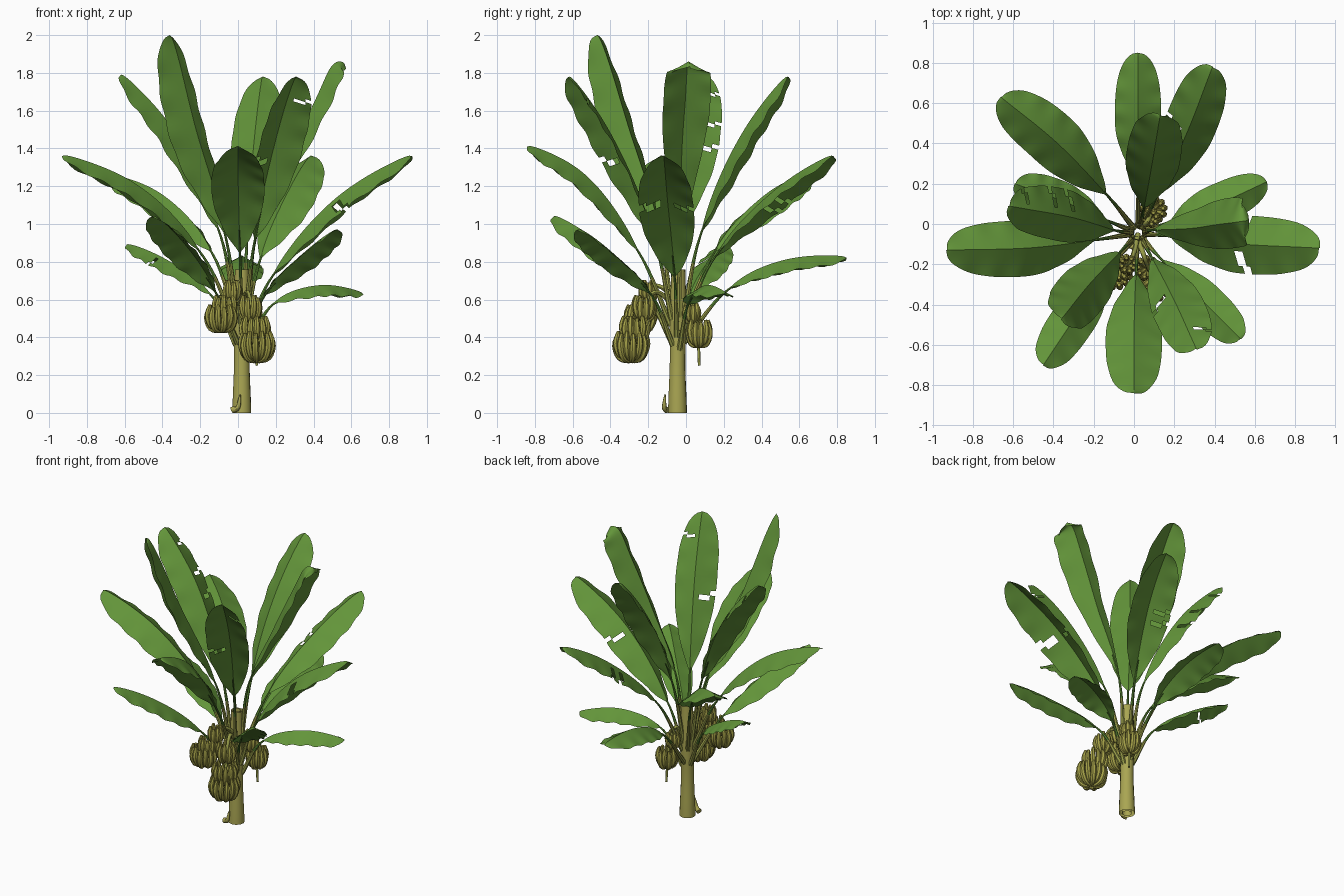
import bpy, bmesh, math
from mathutils import Vector as V

if "Cube" in bpy.data.objects:
    bpy.data.objects.remove(bpy.data.objects["Cube"])


def material(name, rgb):
    m = bpy.data.materials.new(name)
    m.diffuse_color = (*rgb, 1)
    m.use_nodes = True
    m.node_tree.nodes["Principled BSDF"].inputs["Base Color"].default_value = m.diffuse_color
    return m


LEAF = material("leaf green", (0.125, 0.30, 0.042))
STALK = material("stalk olive green", (0.31, 0.33, 0.065))
TRUNK = material("trunk olive yellow", (0.40, 0.38, 0.085))
FRUIT = material("banana yellow green", (0.38, 0.36, 0.065))
TC = V((0.02, -0.045, 0))      # trunk centre


def spline(pts, u):
    """Smooth curve through pts; u runs 0 .. len-1."""
    p = [2 * pts[0] - pts[1]] + pts + [2 * pts[-1] - pts[-2]]
    i = min(int(u), len(pts) - 2)
    f = u - i
    a, b, c, d = p[i:i + 4]
    return 0.5 * (2 * b + (c - a) * f + (2 * a - 5 * b + 4 * c - d) * f * f
                  + (3 * b - a - 3 * c + d) * f ** 3)


def tangent(pts, u):
    e = 0.01
    return (spline(pts, min(u + e, len(pts) - 1)) - spline(pts, max(u - e, 0))).normalized()


def add_tube(bm, pts, radius, steps, sides=8, caps=True, mat=lambda u: 0, end=None):
    """Sweep a circle along a smooth path; radius(f) with f 0..1."""
    rings, n = [], end or len(pts) - 1
    side = None
    for k in range(steps + 1):
        f = k / steps
        c, t = spline(pts, f * n), tangent(pts, f * n)
        if side is None:
            side = t.cross(V((0.31, 0.9, 0.2)))
        side = (side - t * side.dot(t)).normalized()
        other, r = t.cross(side), radius(f)
        rings.append([bm.verts.new(c + r * (math.cos(a) * side + math.sin(a) * other))
                      for a in (2 * math.pi * s / sides for s in range(sides))])
    for k in range(steps):
        for s in range(sides):
            s2 = (s + 1) % sides
            f = bm.faces.new((rings[k][s], rings[k][s2], rings[k + 1][s2], rings[k + 1][s]))
            f.material_index = mat(k / steps * n)
    if caps:
        bm.faces.new(rings[0][::-1])
        bm.faces.new(rings[-1]).material_index = mat(n)


def finish(bm, name, mats, angle=45):
    me = bpy.data.meshes.new(name)
    bm.to_mesh(me)
    bm.free()
    for m in mats:
        me.materials.append(m)
    ob = bpy.data.objects.new(name, me)
    bpy.context.collection.objects.link(ob)
    bpy.ops.object.select_all(action='DESELECT')
    ob.select_set(True)
    bpy.context.view_layer.objects.active = ob
    bpy.ops.object.shade_smooth_by_angle(angle=math.radians(angle))
    return ob


def blade_width(t):
    if t < 0.48:
        return max(0.03, math.sin(math.pi / 2 * t / 0.48) ** 0.85)
    return math.sqrt(max(0, 1 - ((t - 0.48) / 0.52) ** 3))


def leaf(name, width, pts, tears=()):
    """Stalk and a blade drooping to both sides of its rib. Tears: (position, side)."""
    pts = [V(p) for p in pts]
    out = pts[0] - TC
    out.z = 0
    out.normalize()
    pts.insert(0, TC + out * 0.034 + V((0, 0, 0.35 + (pts[0].z - 0.6) * 0.45)))
    n = len(pts) - 1
    bm = bmesh.new()
    add_tube(bm, pts, lambda f: 0.016 - 0.013 * f, 14, 7, end=1.3,
             mat=lambda u: 1 if u < 0.6 else 0)
    heading = pts[-1] - pts[1]
    side = V((-heading.y, heading.x, 0)).normalized()
    NU, NV = 40, 8
    grid = []
    for i in range(NU + 1):
        t = 1 - (1 - i / NU) ** 1.25
        u = 1 + t * (n - 1)
        c, tan = spline(pts, u), tangent(pts, u)
        up = tan.cross(side).normalized()
        w = blade_width(t) * width / 2
        row = []
        for j in range(NV + 1):
            v = 2 * j / NV - 1
            a = abs(v)
            wave = 0.005 * math.sin(t * 34 + (2 if v > 0 else 0)) * a * a
            row.append(bm.verts.new(c + side * w * v
                                    + up * (w * (0.25 - 0.62 * a + 0.05 * a * a) + wave)))
        grid.append(row)
    cuts = {(round(NU * (1 - (1 - t) ** 0.8)), s) for t, s in tears}
    for i in range(NU):
        for j in range(NV):
            v = (2 * j + 1) / NV - 1
            s = 1 if v > 0 else -1
            if abs(v) > 0.3 and (i - (abs(v) > 0.7), s) in cuts:
                continue
            bm.faces.new((grid[i][j], grid[i + 1][j], grid[i + 1][j + 1], grid[i][j + 1]))
    bmesh.ops.remove_doubles(bm, verts=bm.verts, dist=0.0002)
    finish(bm, name, [LEAF, STALK])


# Leaves: width, then blade start, middle and tip
leaf("leaf_back_low", 0.23, [(.02, .22, .65), (.02, .52, .78), (.02, .85, .82)])
leaf("leaf_back_right", 0.26, [(.12, .15, .82), (.27, .47, 1.14), (.39, .78, 1.36)],
     [(.38, 1), (.48, 1)])
leaf("leaf_back_high", 0.27, [(.05, .08, .95), (.09, .30, 1.42), (.13, .54, 1.78)])
leaf("leaf_back_left", 0.27, [(-.14, .15, .85), (-.39, .41, 1.11), (-.66, .63, 1.25)])
leaf("leaf_left_low", 0.19, [(-.14, .02, .62), (-.37, .12, .78), (-.59, .20, .89)], [(.6, 1)])
leaf("leaf_left_high", 0.26, [(-.10, -.03, .96), (-.34, .04, 1.44), (-.62, .09, 1.79)],
     [(.45, -1), (.6, -1), (.85, -1)])
leaf("leaf_left_middle", 0.28, [(-.20, -.08, .85), (-.54, -.12, 1.17), (-.93, -.13, 1.36)])
leaf("leaf_front_left_high", 0.26, [(-.07, -.14, .95), (-.24, -.32, 1.48), (-.36, -.47, 2.0)])
leaf("leaf_front_left_low", 0.22, [(-.12, -.22, .64), (-.29, -.46, .87), (-.45, -.70, 1.04)])
leaf("leaf_front_middle", 0.28, [(.01, -.25, .85), (0, -.54, 1.22), (0, -.84, 1.41)])
leaf("leaf_front_right_high", 0.26, [(.09, -.17, .92), (.21, -.40, 1.42), (.31, -.62, 1.78)],
     [(.4, -1), (.8, 1)])
leaf("leaf_front_right_low", 0.20, [(.14, -.18, .62), (.35, -.39, .82), (.53, -.57, .97)])
leaf("leaf_right_middle", 0.29, [(.18, -.06, .72), (.53, -.10, 1.10), (.92, -.12, 1.36)],
     [(.47, 1), (.47, -1), (.50, -1)])
leaf("leaf_right_low", 0.20, [(.18, .01, .57), (.42, .10, .65), (.66, .21, .63)])
leaf("leaf_right_high", 0.25, [(.10, -.03, .95), (.30, -.02, 1.36), (.44, 0, 1.65),
                               (.52, .01, 1.82), (.57, .02, 1.83)])

# Trunk: open tapering tube with an inner wall
bm = bmesh.new()
axis = [TC, TC + V((0, 0, .25)), TC + V((0, .003, .5)), TC + V((0, .005, .76))]
add_tube(bm, axis, lambda f: 0.047 - 0.008 * f + 0.003 * math.cos(f * 9), 14, 16, caps=False)
add_tube(bm, axis, lambda f: 0.03 - 0.006 * f, 8, 12, caps=False)
bmesh.ops.reverse_faces(bm, faces=bm.faces[14 * 16:])
finish(bm, "trunk", [TRUNK])

# Small shoot at the foot of the trunk
bm = bmesh.new()
add_tube(bm, [V((-.03, -.10, .015)), V((0, -.115, .03)), V((.012, -.11, .10))],
         lambda f: 0.016 * (1 - f) ** .6 + .002, 8)
finish(bm, "foot_shoot", [TRUNK])

# Fruit stalks
stalks = {
    "left": [(.02, -.05, .60), (0, -.14, .67), (-.03, -.20, .64), (-.09, -.24, .43)],
    "right": [(.02, -.07, .58), (.05, -.16, .64), (.07, -.22, .55), (.10, -.29, .28)],
    "back": [(.04, -.02, .55), (.07, .02, .61), (.09, .06, .45), (.10, .07, .25)],
}
for key, path in stalks.items():
    bm = bmesh.new()
    add_tube(bm, [V(p) for p in path], lambda f: 0.014 - 0.007 * f, 14)
    finish(bm, "fruit_stalk_" + key, [STALK])


# Banana tiers: fingers start at the stalk, swing out and turn upward
def tier(name, x, y, z, h, r, count):
    bm = bmesh.new()
    for k in range(count):
        a = 2 * math.pi * (k + .3) / count
        d = V((math.cos(a), math.sin(a), 0))
        c = V((x, y, z + 0.012 * (k % 2)))
        rr = r - 0.015
        add_tube(bm, [c + d * .012 + V((0, 0, .01)), c + d * rr * .72 + V((0, 0, h * .2)),
                      c + d * rr + V((0, 0, h * .6)), c + d * rr * .85 + V((0, 0, h))],
                 lambda f: 0.005 + 0.013 * math.sin(math.pi * min(1, f * .9 + .05)) ** .7, 9, 7)
    finish(bm, name, [FRUIT])


tier("bananas_right_bottom", .10, -.29, .26, .16, .10, 14)
tier("bananas_right_middle", .09, -.27, .36, .14, .085, 12)
tier("bananas_right_top", .065, -.22, .48, .13, .065, 9)
tier("bananas_left_bottom", -.09, -.24, .42, .14, .09, 13)
tier("bananas_left_middle", -.07, -.22, .49, .12, .068, 10)
tier("bananas_left_top", -.03, -.20, .58, .11, .052, 8)
tier("bananas_back_bottom", .095, .07, .34, .14, .072, 11)
tier("bananas_back_top", .08, .03, .47, .10, .05, 8)
